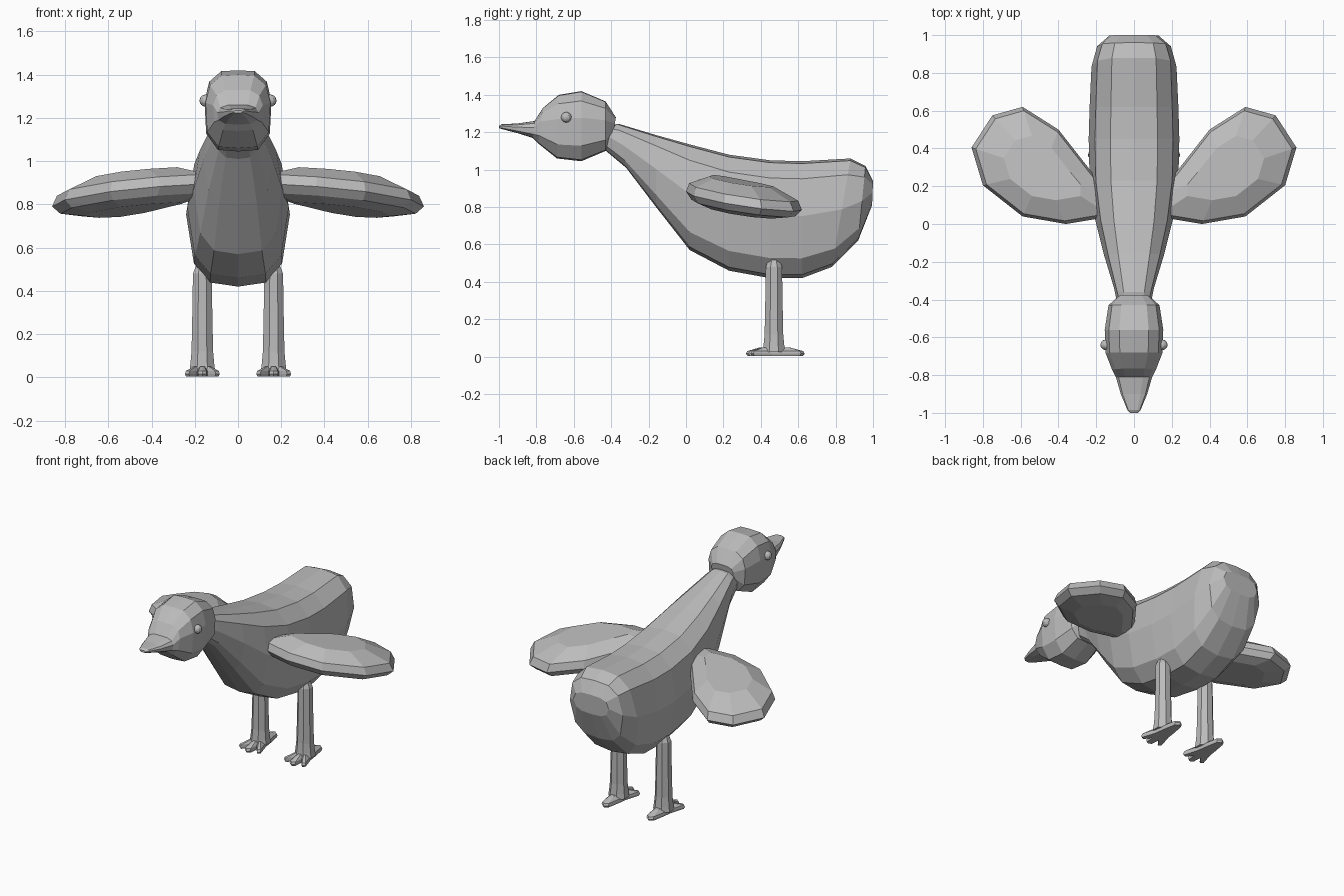
import bpy, bmesh, math
from mathutils import Vector

grey = bpy.data.materials.new("plain grey")
grey.diffuse_color = (0.5, 0.5, 0.5, 1)


def loft(name, rings):
    """Skin a list of equal-length point rings and cap both ends."""
    bm = bmesh.new()
    loops = [[bm.verts.new(p) for p in r] for r in rings]
    n = len(loops[0])
    for a, b in zip(loops, loops[1:]):
        for i in range(n):
            j = (i + 1) % n
            bm.faces.new((a[i], a[j], b[j], b[i]))
    bm.faces.new(loops[0])
    bm.faces.new(loops[-1])
    bmesh.ops.recalc_face_normals(bm, faces=bm.faces)
    me = bpy.data.meshes.new(name)
    bm.to_mesh(me)
    bm.free()
    me.materials.append(grey)
    ob = bpy.data.objects.new(name, me)
    bpy.context.collection.objects.link(ob)
    return ob


def sections(stations, half):
    """Rings from (top y, top z, bottom y, bottom z, half width) stations."""
    shape = half + [(-x, t) for x, t in reversed(half[1:-1])]
    return [[(w * x, yb + (yt - yb) * t, zb + (zt - zb) * t) for x, t in shape]
            for yt, zt, yb, zb, w in stations]


# Body with neck: faceted oval sections from the neck to the blunt tail
loft("body", sections([
    (-0.40, 1.24, -0.44, 1.11, 0.09),
    (-0.36, 1.245, -0.32, 1.01, 0.105),
    (-0.16, 1.185, -0.16, 0.80, 0.16),
    (0.02, 1.135, 0.02, 0.57, 0.205),
    (0.23, 1.08, 0.23, 0.46, 0.235),
    (0.45, 1.05, 0.45, 0.42, 0.24),
    (0.62, 1.045, 0.62, 0.42, 0.235),
    (0.88, 1.06, 0.78, 0.48, 0.225),
    (0.96, 1.02, 0.92, 0.62, 0.195),
    (1.0, 0.94, 0.995, 0.81, 0.13),
], [(0, 0), (0.54, 0.03), (0.85, 0.17), (1, 0.53), (0.86, 0.85), (0.52, 0.98), (0, 1)]))

# Head drawn out into the beak
loft("head_and_beak", sections([
    (-0.375, 1.28, -0.39, 1.19, 0.08),
    (-0.43, 1.365, -0.43, 1.10, 0.135),
    (-0.56, 1.42, -0.56, 1.045, 0.155),
    (-0.68, 1.40, -0.69, 1.06, 0.15),
    (-0.765, 1.33, -0.79, 1.14, 0.115),
    (-0.81, 1.26, -0.82, 1.17, 0.095),
    (-0.90, 1.247, -0.90, 1.195, 0.07),
    (-0.985, 1.243, -0.985, 1.217, 0.035),
    (-1.0, 1.235, -1.0, 1.222, 0.02),
], [(0, 0), (0.6, 0.02), (0.95, 0.22), (1, 0.62), (0.86, 0.86), (0.5, 0.99), (0, 1)]))

# Wing outline seen from above, and its layers as (scale, height offset)
WING = [(0.12, 0.04), (0.36, 0.0), (0.59, 0.04), (0.80, 0.205), (0.86, 0.405),
        (0.75, 0.575), (0.59, 0.62), (0.40, 0.50), (0.22, 0.27), (0.12, 0.15)]
LAYERS = [(0.6, -0.075), (0.9, -0.05), (1.0, -0.012), (0.94, 0.035), (0.55, 0.09)]


def wing_rings(s):
    c = Vector((0.48, 0.28))
    rings = []
    for k, dz in LAYERS:
        pts = [c + (Vector(p) - c) * k for p in WING]
        rings.append([(s * p.x, p.y, 0.90 - 0.13 * p.y - 0.08 * (p.x - 0.3) + dz)
                      for p in pts])
    return rings


# Foot outline: three front toes and one back toe; half of it, mirrored
TOES = [(0, -0.15), (0.02, -0.135), (0.025, -0.075), (0.062, -0.125), (0.08, -0.11),
        (0.05, -0.01), (0.04, 0.06), (0.025, 0.145), (0, 0.165)]
FOOT = TOES + [(-x, y) for x, y in reversed(TOES[1:-1])]
LEG = [(0.065, 0.025), (0.06, 0.06), (0.054, 0.12), (0.05, 0.30), (0.047, 0.48), (0.03, 0.52)]

for side, s in (("right", 1), ("left", -1)):
    loft(side + "_wing", wing_rings(s))
    # Leg: eight-sided post, flared at the ankle
    cx, cy = 0.165 * s, 0.47
    loft(side + "_leg", [[(cx + r * math.cos(math.pi * (i + 0.5) / 4),
                           cy + r * math.sin(math.pi * (i + 0.5) / 4), z)
                          for i in range(8)] for r, z in LEG])
    # Foot: thin toed plate rising toward the ankle
    loft(side + "_foot", [[(cx + x * k, cy + y * k, z) for x, y in FOOT]
                          for k, z in ((0.94, 0.004), (1, 0.016), (0.95, 0.03), (0.5, 0.05))])
    # Eye: small ball set in the side of the head
    bpy.ops.mesh.primitive_uv_sphere_add(segments=12, ring_count=8, radius=0.028,
                                         location=(0.15 * s, -0.64, 1.28))
    eye = bpy.context.object
    eye.name = side + "_eye"
    eye.data.materials.append(grey)
